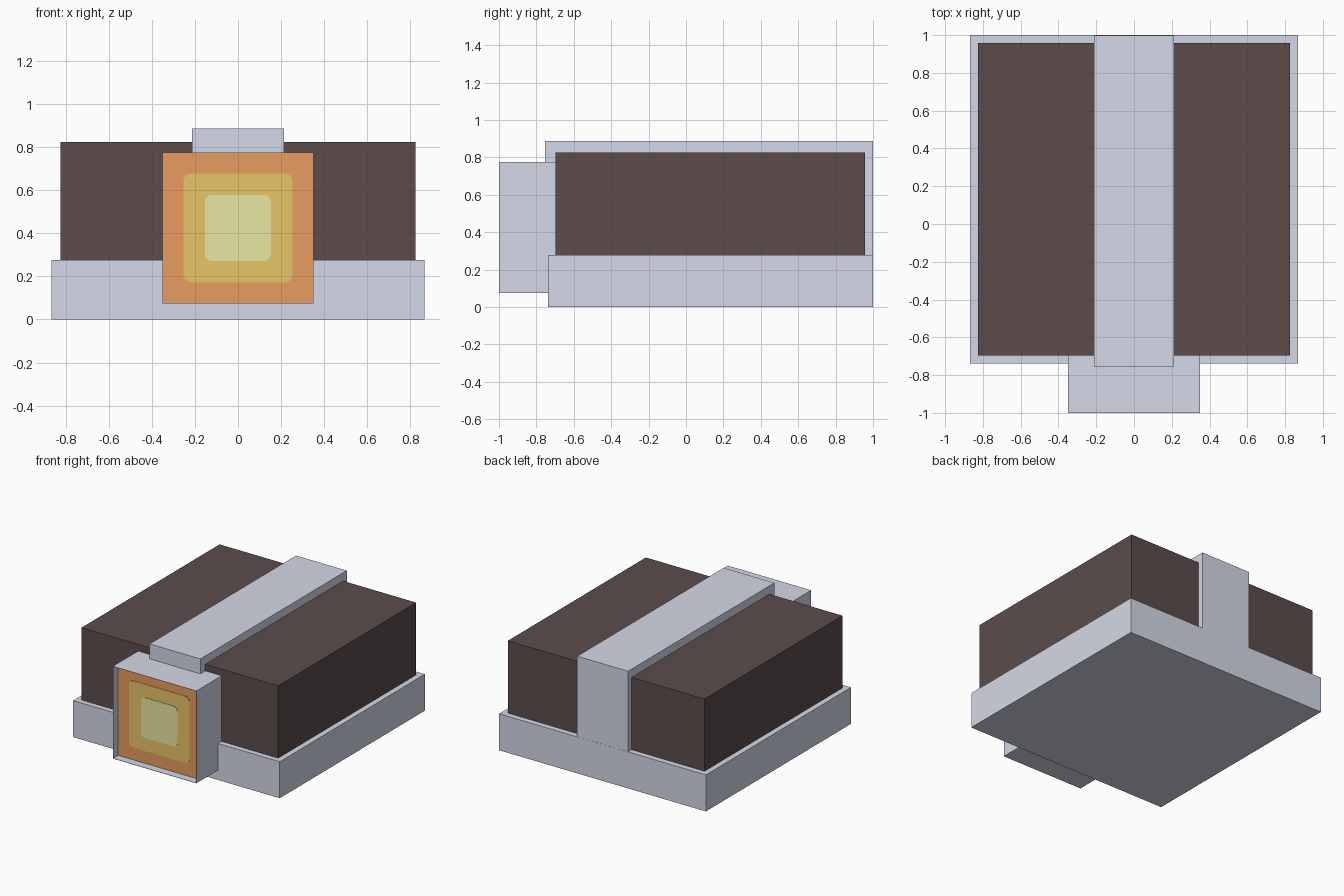
import bpy
import bmesh
from math import cos, sin, pi
from mathutils import Vector

old = bpy.data.objects.get("Cube")
if old:
    bpy.data.objects.remove(old, do_unlink=True)


def material(name, rgb):
    mat = bpy.data.materials.new(name)
    mat.use_nodes = True
    color = (*rgb, 1)
    mat.diffuse_color = color
    mat.node_tree.nodes["Principled BSDF"].inputs["Base Color"].default_value = color
    return mat


grey = material("light grey metal", (0.75, 0.79, 0.91))
brown = material("dark brown", (0.106, 0.073, 0.071))
orange = material("orange glow", (1, 0.42, 0.14))
amber = material("amber glow", (1, 0.695, 0.17))
pale = material("pale yellow glow", (1, 1, 0.455))


def finish(name, bm, *mats):
    mesh = bpy.data.meshes.new(name)
    bm.to_mesh(mesh)
    bm.free()
    for mat in mats:
        mesh.materials.append(mat)
    obj = bpy.data.objects.new(name, mesh)
    bpy.context.collection.objects.link(obj)
    return obj


def box_mesh(half_width, y, z):
    """Box centred on x, spanning the given y and z ranges."""
    bm = bmesh.new()
    bmesh.ops.create_cube(bm, size=1)
    for v in bm.verts:
        v.co = Vector((2 * half_width * v.co.x,
                       y[0] + (v.co.y + 0.5) * (y[1] - y[0]),
                       z[0] + (v.co.z + 0.5) * (z[1] - z[0])))
    return bm


def rounded_plate(name, half, radius, center_z, front_y, back_y, mat):
    """Thin square plate with rounded corners, facing the front."""
    bm = bmesh.new()
    inner = half - radius
    verts = []
    for corner, (sx, sz) in enumerate([(1, 1), (-1, 1), (-1, -1), (1, -1)]):
        for step in range(5):
            a = (corner + step / 4) * pi / 2
            verts.append(bm.verts.new((sx * inner + radius * cos(a), front_y,
                                       center_z + sz * inner + radius * sin(a))))
    face = bm.faces.new(verts)
    side = bmesh.ops.extrude_face_region(bm, geom=[face], use_keep_orig=True)
    moved = [g for g in side["geom"] if isinstance(g, bmesh.types.BMVert)]
    bmesh.ops.translate(bm, verts=moved, vec=(0, back_y - front_y, 0))
    bmesh.ops.recalc_face_normals(bm, faces=bm.faces[:])
    return finish(name, bm, mat)


# Base tray, dark body and the strap over the top and down the back
base_top = 0.277
finish("base", box_mesh(0.867, (-0.738, 1), (0, base_top)), grey)
finish("body", box_mesh(0.825, (-0.697, 0.957), (base_top - 0.02, 0.825)), brown)
finish("strap", box_mesh(0.213, (-0.755, 0.999), (base_top - 0.02, 0.888)), grey)

# Lamp housing: thin-walled box with its front face sunk in and coloured
panel_y = -0.94
bm = box_mesh(0.35, (-1, -0.69), (0.075, 0.775))
front = min(bm.faces, key=lambda f: f.calc_center_median().y)
bmesh.ops.inset_individual(bm, faces=[front], thickness=0.003)
hole = bmesh.ops.extrude_face_region(bm, geom=[front])
bmesh.ops.delete(bm, geom=[front], context='FACES_ONLY') if front.is_valid else None
for g in hole["geom"]:
    if isinstance(g, bmesh.types.BMVert):
        g.co.y = panel_y
    elif isinstance(g, bmesh.types.BMFace):
        g.material_index = 1
bmesh.ops.recalc_face_normals(bm, faces=bm.faces[:])
finish("lamp_housing", bm, grey, orange)

# Nested glowing squares on the lamp panel
for name, half, radius, proud, mat in [("lamp_middle_glow", 0.253, 0.035, 0.003, amber),
                                       ("lamp_center_glow", 0.153, 0.03, 0.006, pale)]:
    rounded_plate(name, half, radius, 0.425, panel_y - proud, panel_y + 0.001, mat)
